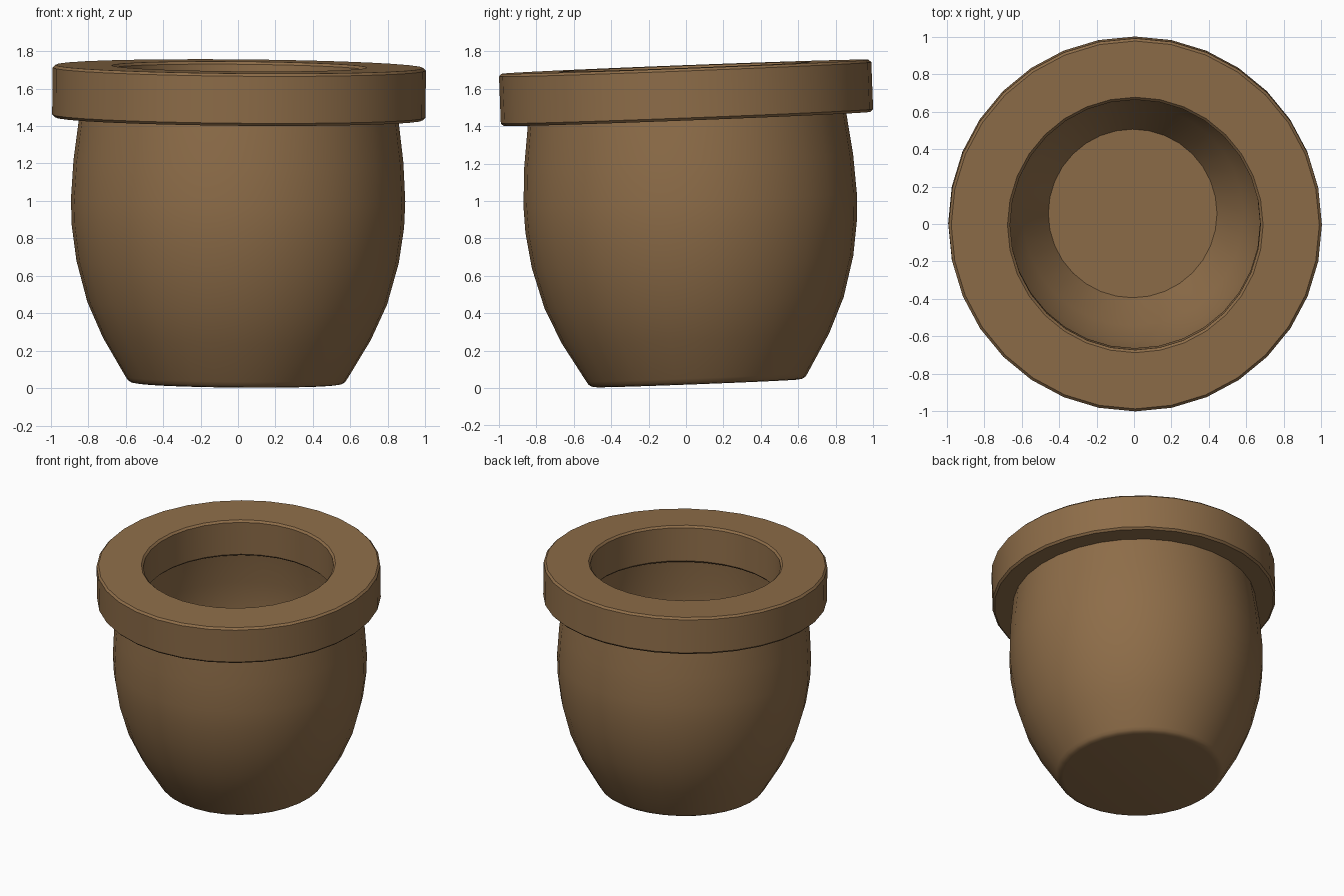
import bpy
import bmesh
import math
from mathutils import Matrix

SIDES = 32

cube = bpy.data.objects.get("Cube")
if cube:
    bpy.data.objects.remove(cube, do_unlink=True)

# Brown clay
clay = bpy.data.materials.new("brown_clay")
colour = (0.27, 0.153, 0.066, 1)
clay.use_nodes = True
clay.diffuse_color = colour
bsdf = next(n for n in clay.node_tree.nodes if n.type == 'BSDF_PRINCIPLED')
bsdf.inputs["Base Color"].default_value = colour
bsdf.inputs["Roughness"].default_value = 0.8

# The whole pot leans slightly forward
lean = (Matrix.Translation((-0.008, 0.06, 0.025))
        @ Matrix.Rotation(math.radians(2.2), 4, 'X')
        @ Matrix.Rotation(math.radians(0.5), 4, 'Y'))


def lathe(name, profile, closed=False):
    """Turn a (radius, height) profile around the z axis."""
    bm = bmesh.new()
    rings = []
    for r, z in profile:
        if r == 0:
            rings.append([bm.verts.new((0, 0, z))] * SIDES)
            continue
        ring = []
        for i in range(SIDES):
            a = 2 * math.pi * i / SIDES
            ring.append(bm.verts.new((r * math.cos(a), r * math.sin(a), z)))
        rings.append(ring)
    pairs = list(zip(rings, rings[1:]))
    if closed:
        pairs.append((rings[-1], rings[0]))
    for low, high in pairs:
        for i in range(SIDES):
            j = (i + 1) % SIDES
            corners = (low[i], low[j], high[j], high[i])
            bm.faces.new(list(dict.fromkeys(corners)))
    bmesh.ops.recalc_face_normals(bm, faces=bm.faces)
    mesh = bpy.data.meshes.new(name)
    bm.to_mesh(mesh)
    bm.free()
    mesh.materials.append(clay)
    obj = bpy.data.objects.new(name, mesh)
    bpy.context.collection.objects.link(obj)
    obj.matrix_world = lean
    bpy.ops.object.select_all(action='DESELECT')
    obj.select_set(True)
    bpy.context.view_layer.objects.active = obj
    bpy.ops.object.shade_smooth_by_angle(angle=math.radians(40))
    return obj


# Hollow bowl: rounded foot, bulging outer wall, then inner wall and floor
outer = [(0.54, 0), (0.565, 0.004), (0.58, 0.014), (0.592, 0.032),
         (0.715, 0.24), (0.80, 0.43), (0.86, 0.65), (0.887, 0.84),
         (0.892, 0.98), (0.88, 1.19), (0.85, 1.43)]
inner = [(0.71, 1.43), (0.745, 1.17), (0.75, 0.97), (0.72, 0.68),
         (0.665, 0.48), (0.59, 0.33), (0.45, 0.1)]
lathe("pot_bowl", [(0, 0)] + outer + inner + [(0, 0.1)])

# Thick collar with narrow bevels
bottom, top, wide, narrow, b = 1.415, 1.694, 0.996, 0.668, 0.014
lathe("pot_rim", [
    (narrow + b, bottom), (wide - b, bottom), (wide, bottom + b),
    (wide, top - b), (wide - b, top), (narrow + b, top),
    (narrow, top - b), (narrow, bottom + b)], closed=True)
